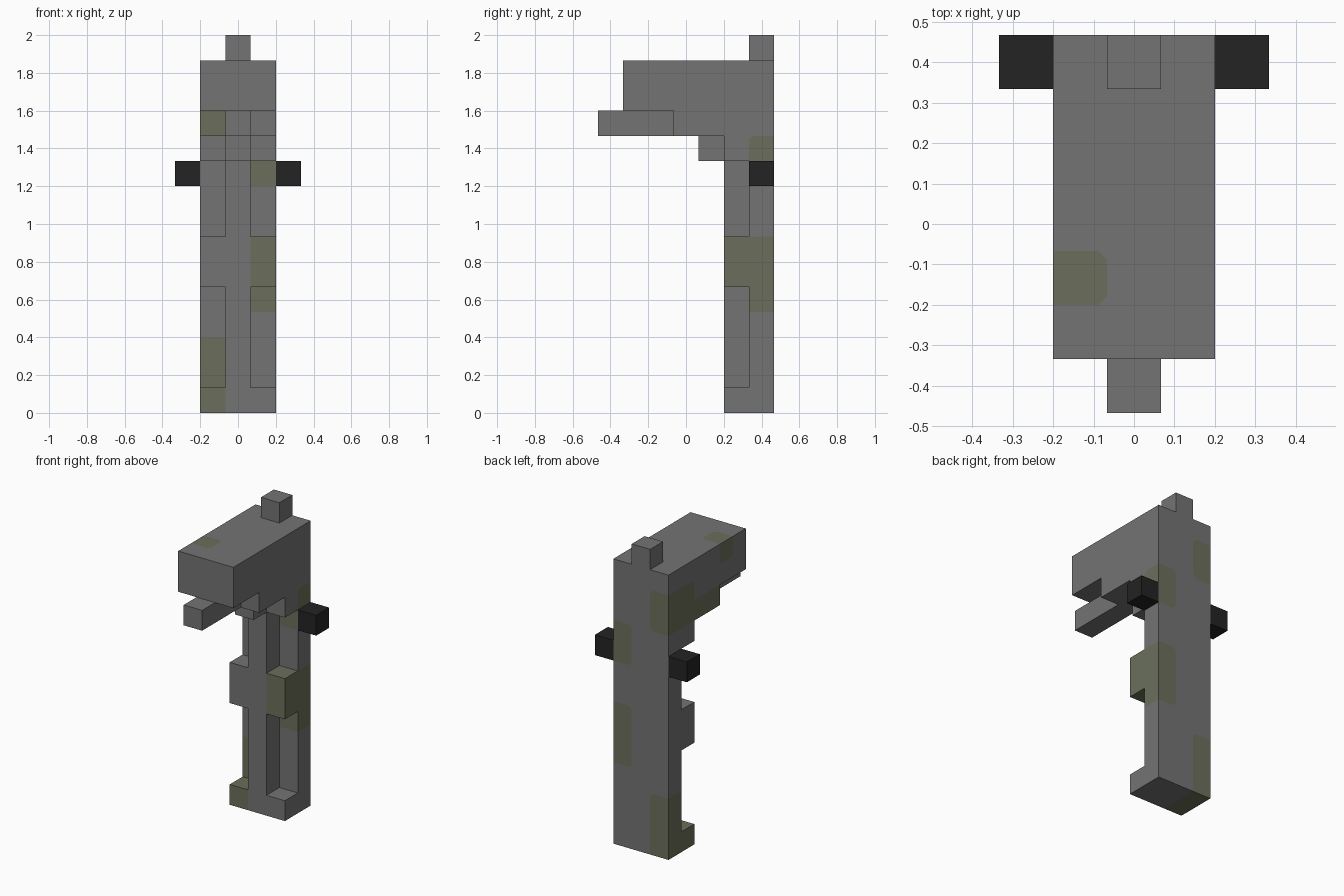
import bpy
import bmesh
from mathutils import Vector

cube = bpy.data.objects.get("Cube")
if cube:
    bpy.data.objects.remove(cube, do_unlink=True)

U = 2 / 15                                  # edge of one block
ORIGIN = Vector((-2.5 * U, -3.5 * U, 0))
CUT = 0.16 * U                              # clipped corner of a paint patch


def material(name, color):
    m = bpy.data.materials.new(name)
    m.use_nodes = True
    m.diffuse_color = (*color, 1)
    bsdf = m.node_tree.nodes["Principled BSDF"]
    bsdf.inputs["Base Color"].default_value = (*color, 1)
    bsdf.inputs["Roughness"].default_value = 0.8
    return m


GREY = material("grey", (0.174, 0.174, 0.174))
OLIVE = material("olive", (0.147, 0.159, 0.105))
BLACK = material("black", (0.017, 0.017, 0.017))


def blocks(*boxes):
    """Block cells of boxes given as inclusive (x, x, y, y, z, z) ranges."""
    return {(i, j, k) for a, b, c, d, e, f in boxes
            for i in range(a, b + 1) for j in range(c, d + 1) for k in range(e, f + 1)}


PARTS = {
    "body": blocks(
        (1, 3, 6, 6, 0, 13),                # back plate
        (2, 2, 5, 5, 0, 13),                # front spine
        (1, 3, 5, 5, 0, 0),                 # foot
        (1, 3, 5, 5, 5, 6),                 # middle collar
        (1, 3, 5, 5, 10, 10),               # upper collar
        (2, 2, 4, 4, 10, 10),               # bracket
        (1, 3, 3, 6, 11, 11),               # head underside
        (1, 3, 1, 6, 12, 13)),              # head
    "front_bar": blocks((2, 2, 0, 2, 11, 11)),
    "top_stud": blocks((2, 2, 6, 6, 14, 14)),
    "right_peg": blocks((0, 0, 6, 6, 9, 9)),
    "left_peg": blocks((4, 4, 6, 6, 9, 9)),
}
FILLED = set().union(*PARTS.values())

# Blocks painted olive
PAINT = blocks(
    (1, 1, 5, 6, 0, 0), (1, 1, 6, 6, 1, 2),
    (3, 3, 5, 6, 5, 6), (3, 3, 6, 6, 4, 4),
    (3, 3, 6, 6, 9, 10),
    (1, 1, 3, 6, 11, 11), (1, 1, 5, 6, 12, 12),
    (1, 1, 2, 2, 13, 13))


def clip_corners(bm):
    """Clip the free corners of each paint patch on flat surfaces."""
    corners = []
    for f in bm.faces:
        if f.material_index == 1:
            for v in f.verts:
                flat = [g for g in v.link_faces if g.normal.dot(f.normal) > 0.9]
                if len(flat) == 4 and sum(g.material_index for g in flat) == 1:
                    corners.append((v, f.normal.copy()))
    for v, normal in corners:
        # Earlier cuts may have replaced the face, so find it from its corner
        f = next(g for g in v.link_faces
                 if g.material_index == 1 and g.normal.dot(normal) > 0.9)
        edges = [e for e in v.link_edges if f in e.link_faces[:]]
        ends = [bmesh.utils.edge_split(e, v, CUT / e.calc_length())[1] for e in edges]
        new, _ = bmesh.utils.face_split(f, ends[0], ends[1])
        new.normal_update()
        tip = new if v in new.verts[:] else f
        tip.material_index = 0


def build(name, cells, mats):
    bm = bmesh.new()
    points = {}

    def vert(p):
        key = tuple(p)
        if key not in points:
            points[key] = bm.verts.new(ORIGIN + Vector(key) * U)
        return points[key]

    for cell in sorted(cells):
        for axis in range(3):
            for side in (0, 1):
                near = list(cell)
                near[axis] += 2 * side - 1
                if tuple(near) in FILLED:
                    continue
                quad = []
                for s, t in ((0, 0), (1, 0), (1, 1), (0, 1)):
                    p = list(cell)
                    p[axis] += side
                    p[(axis + 1) % 3] += s
                    p[(axis + 2) % 3] += t
                    quad.append(vert(p))
                face = bm.faces.new(quad if side else quad[::-1])
                face.material_index = int(len(mats) > 1 and cell in PAINT)
    bm.normal_update()
    clip_corners(bm)
    mesh = bpy.data.meshes.new(name)
    bm.to_mesh(mesh)
    bm.free()
    for m in mats:
        mesh.materials.append(m)
    bpy.context.scene.collection.objects.link(bpy.data.objects.new(name, mesh))


for part, cells in PARTS.items():
    if part == "body":
        build(part, cells, [GREY, OLIVE])
    else:
        build(part, cells, [BLACK if "peg" in part else GREY])
